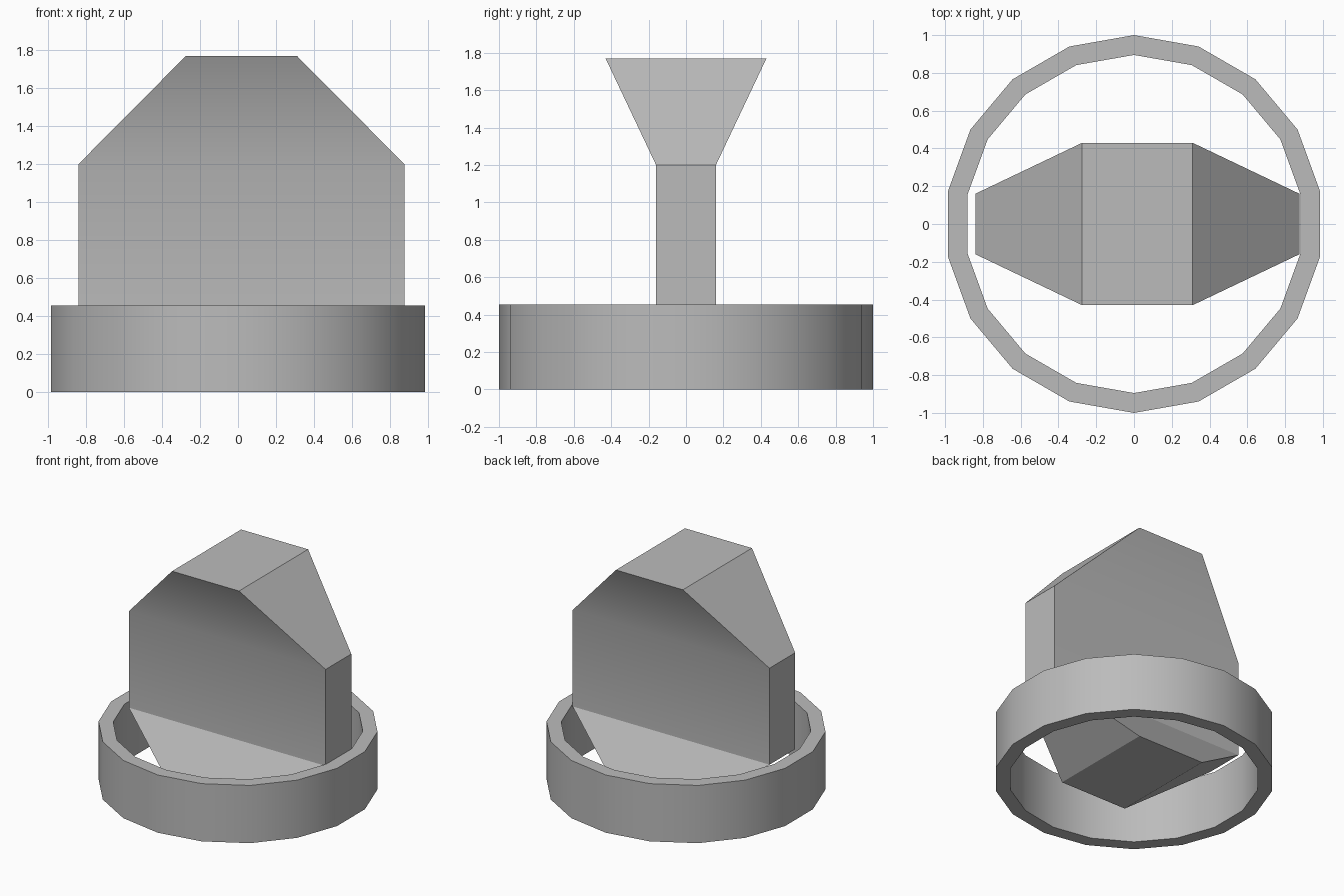
import bpy
import bmesh
from math import radians

cube = bpy.data.objects.get("Cube")
if cube:
    bpy.data.objects.remove(cube, do_unlink=True)

grey = bpy.data.materials.new("plain_grey")
grey.use_nodes = True
grey.diffuse_color = (0.5, 0.5, 0.5, 1)
grey.node_tree.nodes["Principled BSDF"].inputs["Base Color"].default_value = (0.5, 0.5, 0.5, 1)


def finish(bm, name):
    """Turn a bmesh into a smooth-shaded object with sharp edges kept."""
    bmesh.ops.recalc_face_normals(bm, faces=bm.faces)
    mesh = bpy.data.meshes.new(name)
    bm.to_mesh(mesh)
    bm.free()
    mesh.materials.append(grey)
    obj = bpy.data.objects.new(name, mesh)
    bpy.context.collection.objects.link(obj)
    bpy.ops.object.select_all(action='DESELECT')
    obj.select_set(True)
    bpy.context.view_layer.objects.active = obj
    bpy.ops.object.shade_smooth_by_angle(angle=radians(30))
    return obj


def bridge(bm, a, b):
    """Join two closed loops of vertices with quads."""
    for i in range(len(a)):
        j = (i + 1) % len(a)
        bm.faces.new((a[i], a[j], b[j], b[i]))


# Base ring: open hoop with a rectangular section
bm = bmesh.new()
loops = []
for radius, z in ((1, 0), (1, 0.455), (0.895, 0.455), (0.895, 0)):
    circle = bmesh.ops.create_circle(bm, segments=18, radius=radius)["verts"]
    for v in circle:
        v.co.z = z
    loops.append(circle)
for i in range(4):
    bridge(bm, loops[i], loops[(i + 1) % 4])
finish(bm, "base_ring")

# Waisted block: stacked rectangles, wide and thin in the middle
bm = bmesh.new()
centre_x = 0.018
sections = ((0.05, 0.292, 0.43), (0.44, 0.858, 0.16),
            (1.2, 0.858, 0.16), (1.77, 0.292, 0.43))
loops = [[bm.verts.new((centre_x + sx * hx, sy * hy, z))
          for sx, sy in ((-1, -1), (1, -1), (1, 1), (-1, 1))]
         for z, hx, hy in sections]
for lower, upper in zip(loops, loops[1:]):
    bridge(bm, lower, upper)
bm.faces.new(loops[0])
bm.faces.new(loops[-1])
finish(bm, "waisted_block")
